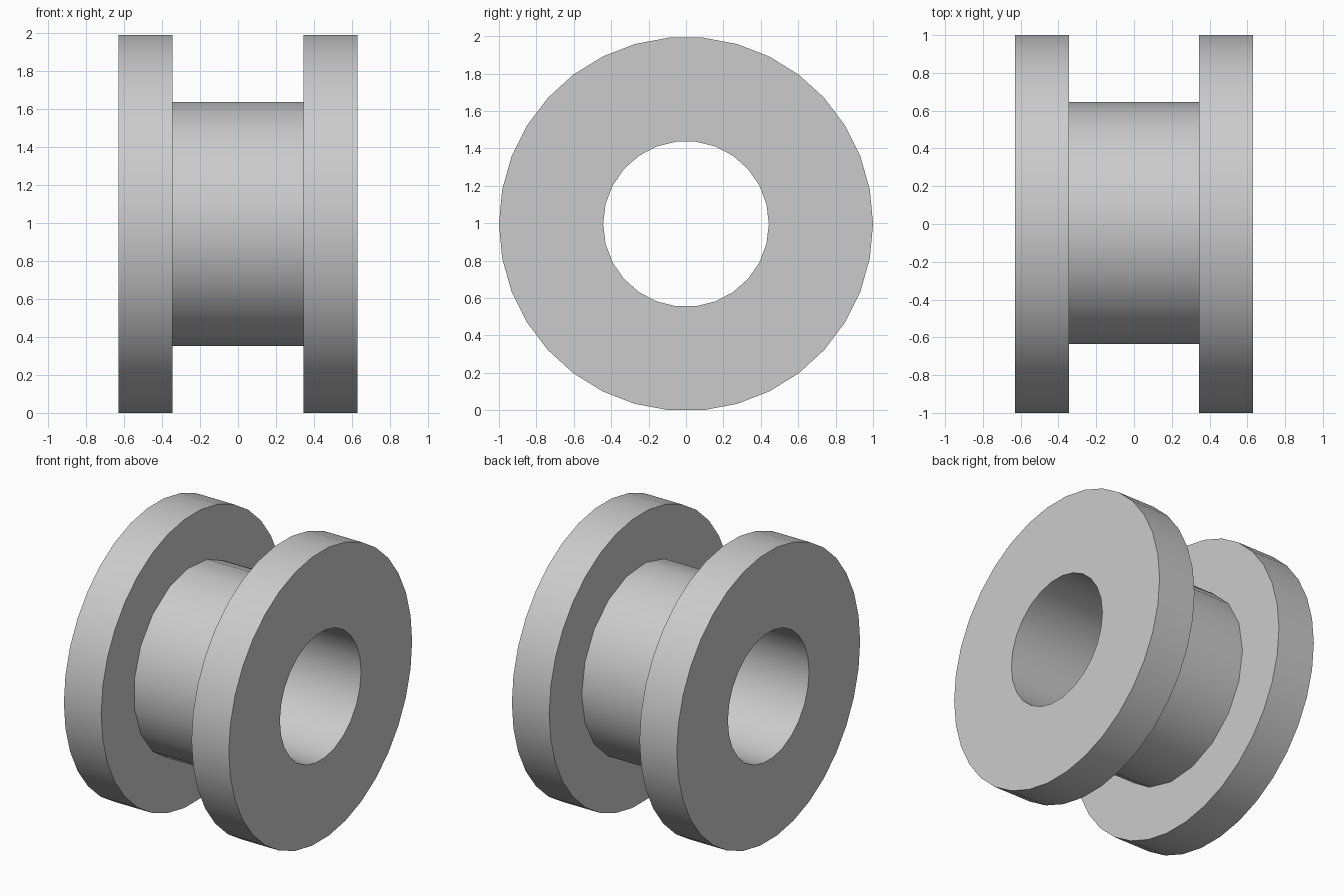
import bpy
import math

if "Cube" in bpy.data.objects:
    bpy.data.objects.remove(bpy.data.objects["Cube"])

R = 1.0                      # flange radius
SIDES = 34
CZ = R * math.cos(math.pi / SIDES)   # axis height: lowest flat rests on z = 0

grey = bpy.data.materials.new("light grey")
grey.diffuse_color = (0.6, 0.6, 0.6, 1)
grey.use_nodes = True
grey.node_tree.nodes["Principled BSDF"].inputs["Base Color"].default_value = grey.diffuse_color


def x_cylinder(name, radius, x0, x1, sides):
    """Capped cylinder along x with one corner pointing to +y."""
    ring = [(radius * math.cos(2 * math.pi * i / sides),
             CZ + radius * math.sin(2 * math.pi * i / sides)) for i in range(sides)]
    verts = [(x, y, z) for x in (x0, x1) for y, z in ring]
    faces = [(i, (i + 1) % sides, sides + (i + 1) % sides, sides + i) for i in range(sides)]
    faces = [f[::-1] for f in faces]
    faces += [tuple(range(sides))[::-1], tuple(range(sides, 2 * sides))]
    faces[-2], faces[-1] = faces[-2][::-1], faces[-1][::-1]
    mesh = bpy.data.meshes.new(name)
    mesh.from_pydata(verts, [], [f[::-1] for f in faces])
    mesh.materials.append(grey)
    obj = bpy.data.objects.new(name, mesh)
    bpy.context.collection.objects.link(obj)
    return obj


def combine(target, other, operation):
    """Apply a boolean and discard the tool object."""
    bpy.context.view_layer.objects.active = target
    mod = target.modifiers.new("combine", 'BOOLEAN')
    mod.operation, mod.solver, mod.object = operation, 'EXACT', other
    bpy.ops.object.modifier_apply(modifier=mod.name)
    bpy.data.objects.remove(other)


# Hub joined to a flange at each end, with a bore right through
bushing = x_cylinder("flanged_bushing", 0.645, -0.5, 0.5, 19)
for side in (-1, 1):
    x0, x1 = sorted((side * 0.345, side * 0.63))
    combine(bushing, x_cylinder("flange", R, x0, x1, SIDES), 'UNION')
combine(bushing, x_cylinder("bore", 0.443, -1, 1, 26), 'DIFFERENCE')

# Smooth round walls, crisp rims
bpy.ops.object.select_all(action='DESELECT')
bushing.select_set(True)
bpy.context.view_layer.objects.active = bushing
bpy.ops.object.shade_smooth_by_angle(angle=math.radians(35))
